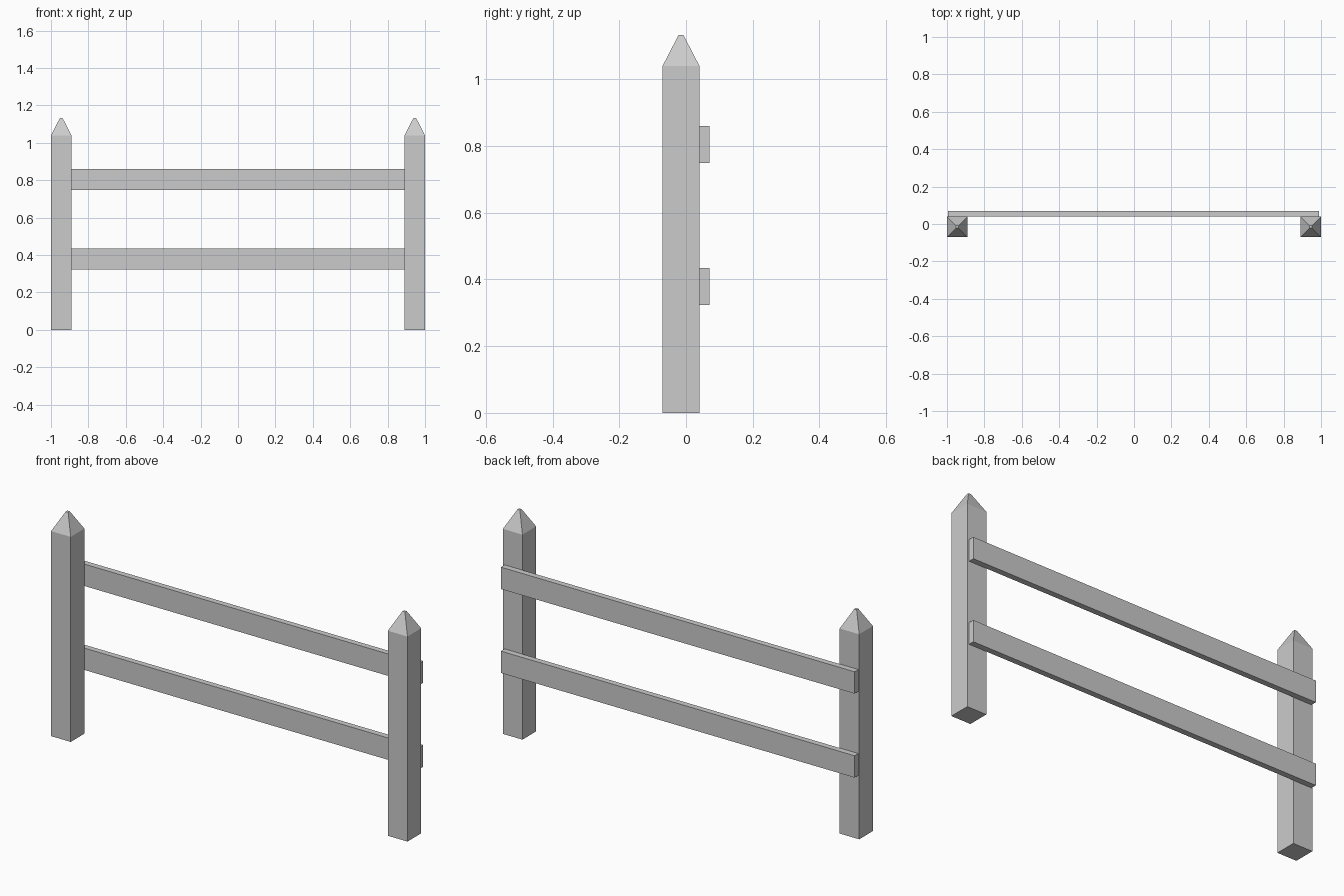
import bpy, bmesh

if "Cube" in bpy.data.objects:
    bpy.data.objects.remove(bpy.data.objects["Cube"])

POST_Y = -0.015
HALF = 0.055


def make_object(name, bm):
    bmesh.ops.recalc_face_normals(bm, faces=bm.faces)
    mesh = bpy.data.meshes.new(name)
    bm.to_mesh(mesh)
    bm.free()
    obj = bpy.data.objects.new(name, mesh)
    bpy.context.collection.objects.link(obj)
    return obj


def box(name, x, y, z):
    """Box from (min, max) ranges."""
    bm = bmesh.new()
    bmesh.ops.create_cube(bm, size=1)
    for v in bm.verts:
        v.co = [(a + b) / 2 + c * (b - a) for (a, b), c in zip((x, y, z), v.co)]
    return make_object(name, bm)


def post(name, x):
    """Square post with a blunt pyramid point, stacked from square rings."""
    bm = bmesh.new()
    rings = []
    for z, h in ((0, HALF), (1.04, HALF), (1.133, 0.007)):
        rings.append([bm.verts.new((x + sx * h, POST_Y + sy * h, z))
                      for sx, sy in ((-1, -1), (1, -1), (1, 1), (-1, 1))])
    for low, high in zip(rings, rings[1:]):
        for i in range(4):
            j = (i + 1) % 4
            bm.faces.new((low[i], low[j], high[j], high[i]))
    bm.faces.new(rings[0])
    bm.faces.new(rings[-1])
    return make_object(name, bm)


# Pointed posts
for side, sx in (("left", -1), ("right", 1)):
    post(f"{side}_post", sx * (1 - HALF))

# Rails fixed to the back of the posts
for name, z in (("lower_rail", 0.323), ("upper_rail", 0.749)):
    box(name, (-0.995, 0.99), (0.04, 0.07), (z, z + 0.111))
